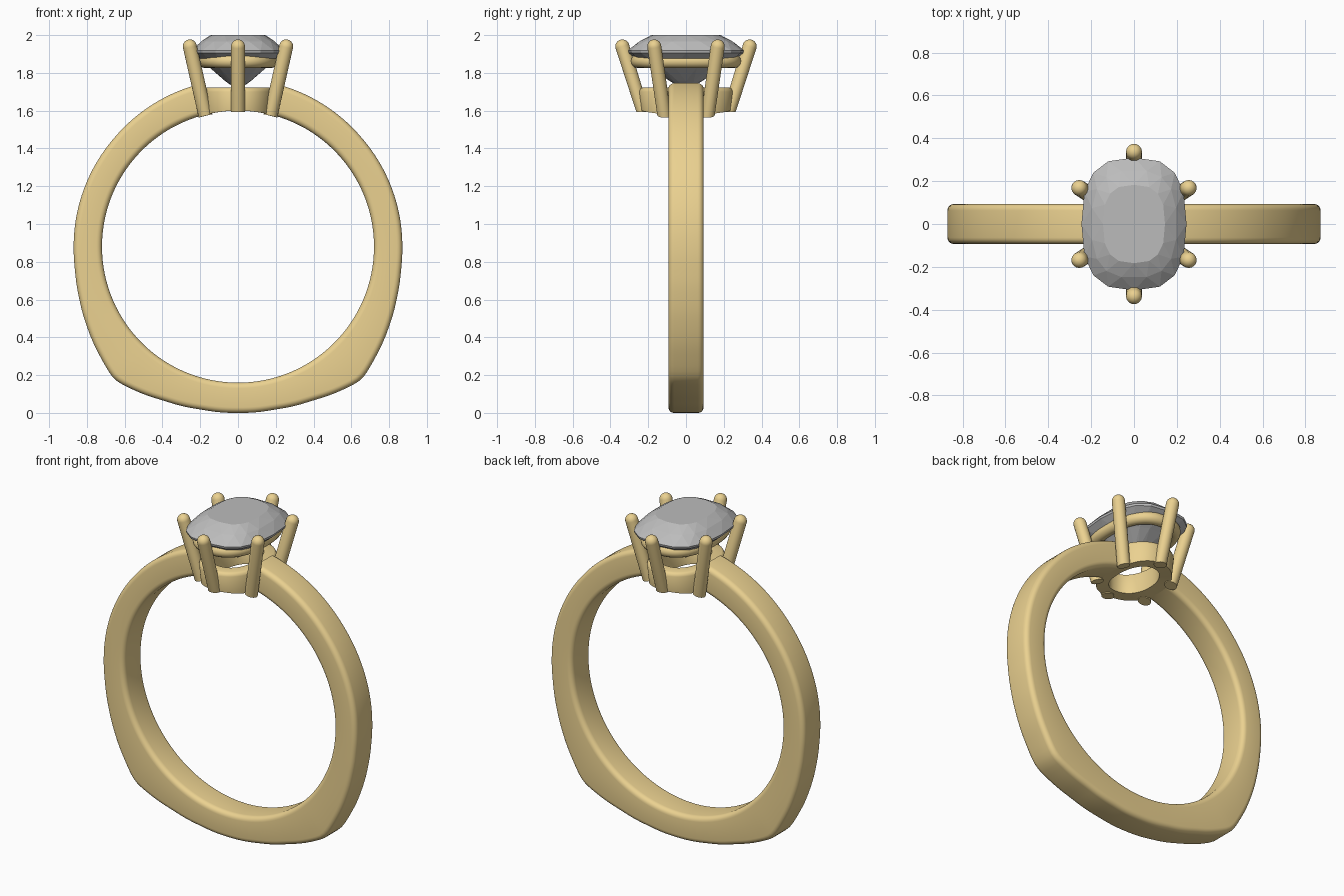
import bpy, math
from math import sin, cos, pi, radians, sqrt
from mathutils import Vector

if "Cube" in bpy.data.objects:
    bpy.data.objects.remove(bpy.data.objects["Cube"])

CZ, FR = 0.88, 0.72          # finger hole centre height and radius


def material(name, col):
    m = bpy.data.materials.new(name)
    m.diffuse_color = col
    m.use_nodes = True
    m.node_tree.nodes["Principled BSDF"].inputs["Base Color"].default_value = m.diffuse_color
    return m


gold = material("gold", (0.83, 0.64, 0.28, 1))
stone = material("stone", (0.5, 0.5, 0.5, 1))


def loft(name, rings, mat, loop=False, smooth=40):
    """Skin a list of closed rings; cap the ends unless looped."""
    n = len(rings[0])
    verts = [v for r in rings for v in r]
    faces = []
    for i in range(len(rings) if loop else len(rings) - 1):
        a, b = i * n, ((i + 1) % len(rings)) * n
        faces += [(a + j, a + (j + 1) % n, b + (j + 1) % n, b + j) for j in range(n)]
    if not loop:
        faces += [tuple(reversed(range(n))), tuple(range(len(verts) - n, len(verts)))]
    me = bpy.data.meshes.new(name)
    me.from_pydata(verts, [], faces)
    me.materials.append(mat)
    ob = bpy.data.objects.new(name, me)
    bpy.context.collection.objects.link(ob)
    bpy.ops.object.select_all(action='DESELECT')
    ob.select_set(True)
    bpy.context.view_layer.objects.active = ob
    bpy.ops.object.mode_set(mode='EDIT')
    bpy.ops.mesh.select_all(action='SELECT')
    bpy.ops.mesh.normals_make_consistent(inside=False)
    bpy.ops.object.mode_set(mode='OBJECT')
    if smooth:
        bpy.ops.object.shade_smooth_by_angle(angle=radians(smooth))
    return ob


def oval(t, a, b, p):
    c, s = cos(t), sin(t)
    return (a * math.copysign(abs(c) ** (2 / p), c), b * math.copysign(abs(s) ** (2 / p), s))


def finger_z(x):
    return CZ + sqrt(FR * FR - x * x)


# Shank: rounded rectangle swept round the finger, with a squared-off base
OUTER = [(-90, .88), (-77, .884), (-64, .905), (-51, .948), (-47.5, .962), (-44, .952),
         (-40, .937), (-27.7, .904), (-18, .884), (-8.5, .872), (0, .87), (40, .872), (78, .885)]


def outer_r(d):
    for (a, ra), (b, rb) in zip(OUTER, OUTER[1:]):
        if d <= b:
            return ra + (rb - ra) * (d - a) / (b - a)
    return OUTER[-1][1]


def smooth_r(d):
    total = 0
    for k in (-2, -1, 0, 1, 2):
        e = d + k
        if e < -90:
            e = -180 - e
        total += outer_r(e)
    return total / 5


rings = []
HW, BEV = 0.093, 0.03
for i in range(169):
    d = 78 - i * 2                       # right end, round the base, to left end
    fold = d if d >= -90 else -180 - d
    ro, t, ring = smooth_r(fold), radians(d), []
    for sr, sy, start in ((1, 1, 0), (0, 1, 90), (0, -1, 180), (1, -1, 270)):
        for k in range(6):
            q = radians(start + k * 18)
            r = (ro - BEV if sr else FR + BEV) + BEV * cos(q)
            y = sy * (HW - BEV) + BEV * sin(q)
            ring.append((r * cos(t), y, CZ + r * sin(t)))
    rings.append(ring)
loft("shank", rings, gold)

# Basket base: oval collar whose underside follows the finger hole
rings = []
for i in range(96):
    t = 2 * pi * i / 96
    (xo, yo), (xi, yi) = oval(t, .19, .25, 2.2), oval(t, .115, .165, 2.2)
    f = .95
    rings.append([(xo * f, yo * f, finger_z(xo * f)), (xo, yo, 1.70),
                  (xo * .97, yo * .97, 1.716), (xo * .92, yo * .92, 1.722),
                  (xi * 1.06, yi * 1.06, 1.722), (xi, yi, 1.71), (xi, yi, finger_z(xi))])
loft("basket_base", rings, gold, loop=True)

# Upper rail under the stone
rings = []
for i in range(96):
    t = 2 * pi * i / 96
    ring = []
    for k in range(16):
        q = 2 * pi * k / 16
        x, y = oval(t, .176 + .035 * cos(q), .257 + .035 * cos(q), 2.4)
        ring.append((x, y, 1.862 + .036 * sin(q)))
    rings.append(ring)
loft("upper_rail", rings, gold, loop=True)


# Six prongs: leaning rods with domed tips
def prong(name, foot, tip, r=.037):
    a, b = Vector((*foot, 1.6)), Vector((*tip, 1.94))
    ax = (b - a).normalized()
    u = ax.cross(Vector((-foot[1], foot[0], 0))).normalized()
    v = ax.cross(u)
    circ = [2 * pi * k / 20 for k in range(20)]
    rings = [[a + r * (cos(q) * u + sin(q) * v) for q in circ]]
    for p in rings[0]:
        p.z = finger_z(p.x) - .006
    for k in range(8):
        w = k / 7 * radians(86)
        c = b + ax * r * sin(w)
        rings.append([c + r * cos(w) * (cos(q) * u + sin(q) * v) for q in circ])
    loft(name, rings, gold, smooth=50)


for sy, end in ((-1, "front"), (1, "back")):
    prong(end + "_prong", (0, sy * .228), (0, sy * .337))
    for sx, side in ((-1, "left"), (1, "right")):
        prong(f"{end}_{side}_prong", (sx * .172, sy * .115), (sx * .255, sy * .168))

# Faceted cushion-cut stone: staggered levels, flat triangular facets
N = 16
LEVELS = [(1.715, .03, 0), (1.755, .27, 0), (1.83, .63, .5), (1.905, .99, 0),
          (1.918, 1, 0), (1.966, .81, .5), (2.0, .59, 0)]
verts, faces = [], []
for z, s, off in LEVELS:
    for j in range(N):
        x, y = oval(2 * pi * (j + off) / N, .245 * s, .31 * s, 2.7)
        verts.append((x, y, z))
for i in range(len(LEVELS) - 1):
    o0, o1 = LEVELS[i][2], LEVELS[i + 1][2]
    for j in range(N):
        k = (j + 1) % N
        a, b, c, d = i * N + j, i * N + k, (i + 1) * N + k, (i + 1) * N + j
        if o0 == o1:
            faces.append((a, b, c, d))
        elif o1 > o0:
            faces += [(a, b, d), (b, c, d)]
        else:
            faces += [(a, b, c), (a, c, d)]
faces += [tuple(reversed(range(N))), tuple(range(len(verts) - N, len(verts)))]
me = bpy.data.meshes.new("stone")
me.from_pydata(verts, [], faces)
me.materials.append(stone)
bpy.context.collection.objects.link(bpy.data.objects.new("stone", me))
